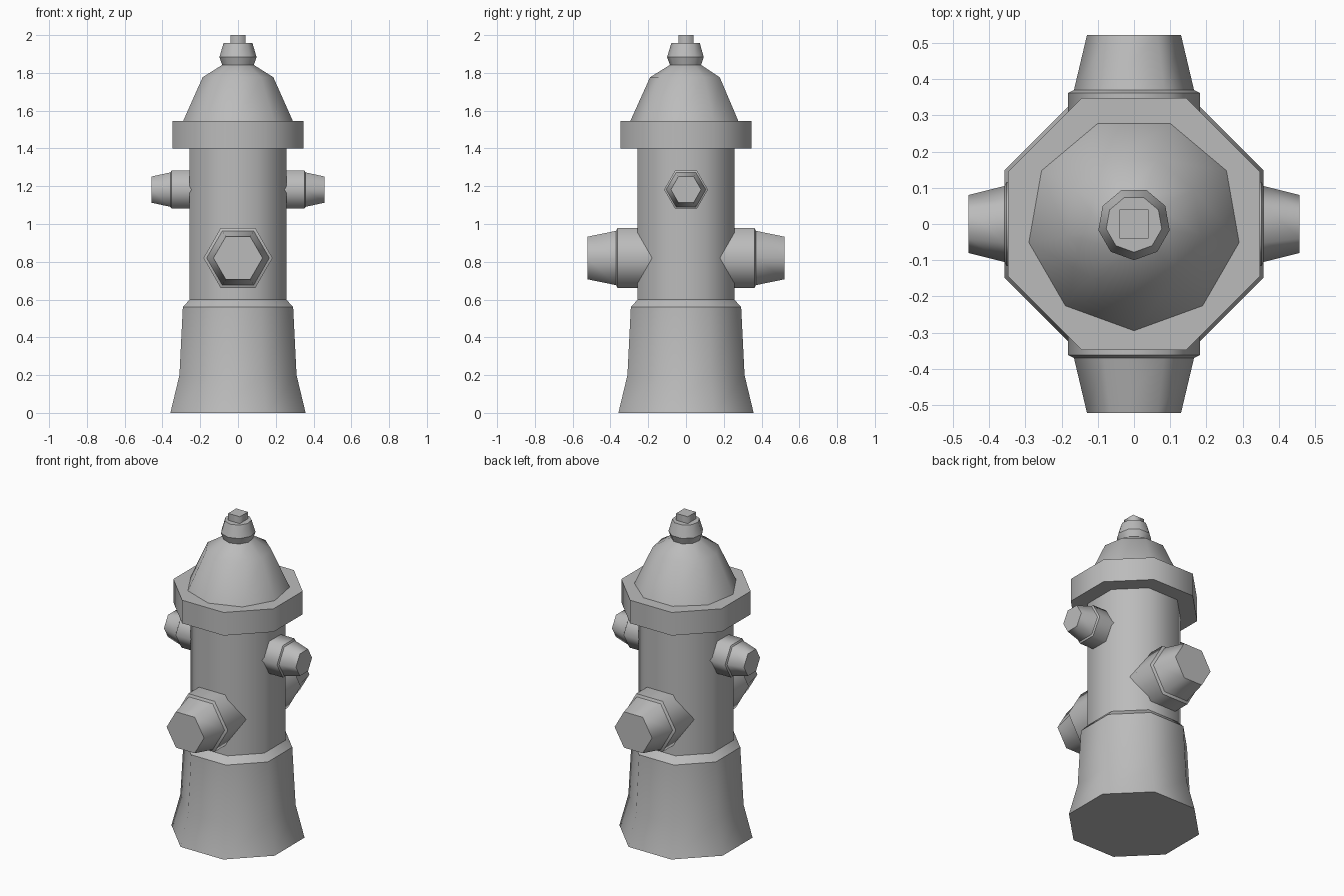
import bpy, bmesh, math
from mathutils import Matrix, Vector

cube = bpy.data.objects.get("Cube")
if cube:
    bpy.data.objects.remove(cube, do_unlink=True)

# Single painted-metal colour
grey = bpy.data.materials.new("plain_grey")
grey.use_nodes = True
colour = (0.5, 0.5, 0.5, 1)
grey.diffuse_color = colour
grey.node_tree.nodes["Principled BSDF"].inputs["Base Color"].default_value = colour

SHARP = math.radians(36)


def lathe(name, profile, sides, phase, matrix=None):
    """Spin (radius, height) points into a closed solid; only hard profile bends stay sharp."""
    bm = bmesh.new()
    rings = []
    for r, z in profile:
        angles = [math.radians(phase) + math.tau * i / sides for i in range(sides)]
        rings.append([bm.verts.new((r * math.cos(a), r * math.sin(a), z)) for a in angles])
    for low, high in zip(rings, rings[1:]):
        for i in range(sides):
            j = (i + 1) % sides
            bm.faces.new((low[i], low[j], high[j], high[i])).smooth = True
    bm.faces.new(rings[0][::-1])
    bm.faces.new(rings[-1])
    for k, ring in enumerate(rings):
        hard = k in (0, len(rings) - 1)
        if not hard:
            a, b, c = (Vector(p) for p in profile[k - 1:k + 2])
            hard = (b - a).angle(c - b) > SHARP
        for i in range(sides):
            edge = bm.edges.get((ring[i], ring[(i + 1) % sides]))
            edge.smooth = not hard
    bm.transform(matrix or Matrix())
    mesh = bpy.data.meshes.new(name)
    bm.to_mesh(mesh)
    bm.free()
    mesh.materials.append(grey)
    obj = bpy.data.objects.new(name, mesh)
    bpy.context.collection.objects.link(obj)
    return obj


def octagon(name, profile):
    """Octagonal lathe with flats on the axes; radii are measured to the flats."""
    grow = 1 / math.cos(math.pi / 8)
    return lathe(name, [(r * grow, z) for r, z in profile], 8, 22.5)


# Flared base, barrel and flange
octagon("barrel", [(0.358, 0), (0.31, 0.2), (0.292, 0.56), (0.256, 0.6), (0.256, 1.42)])
octagon("flange", [(0.348, 1.4), (0.348, 1.545)])

# Domed bonnet with its flared cap
lathe("bonnet", [(0.295, 1.545), (0.19, 1.777), (0.085, 1.842),
                 (0.1, 1.883), (0.078, 1.957)], 9, -90)

# Square operating nut
lathe("top_nut", [(0.057, 1.95), (0.057, 2.0)], 4, 45)


# Hexagonal outlets: collar and tapered cap
def outlet(name, height, heading, profile):
    matrix = (Matrix.Translation((0, 0, height))
              @ Matrix.Rotation(math.radians(heading), 4, "Z")
              @ Matrix.Rotation(math.pi / 2, 4, "Y"))
    lathe(name, profile, 6, 90, matrix)


large = [(0.183, 0.15), (0.183, 0.362), (0.166, 0.37), (0.13, 0.522)]
small = [(0.116, 0.2), (0.116, 0.352), (0.105, 0.358), (0.08, 0.458)]
outlet("front_outlet", 0.82, -90, large)
outlet("back_outlet", 0.82, 90, large)
outlet("left_outlet", 1.182, 0, small)
outlet("right_outlet", 1.182, 180, small)
